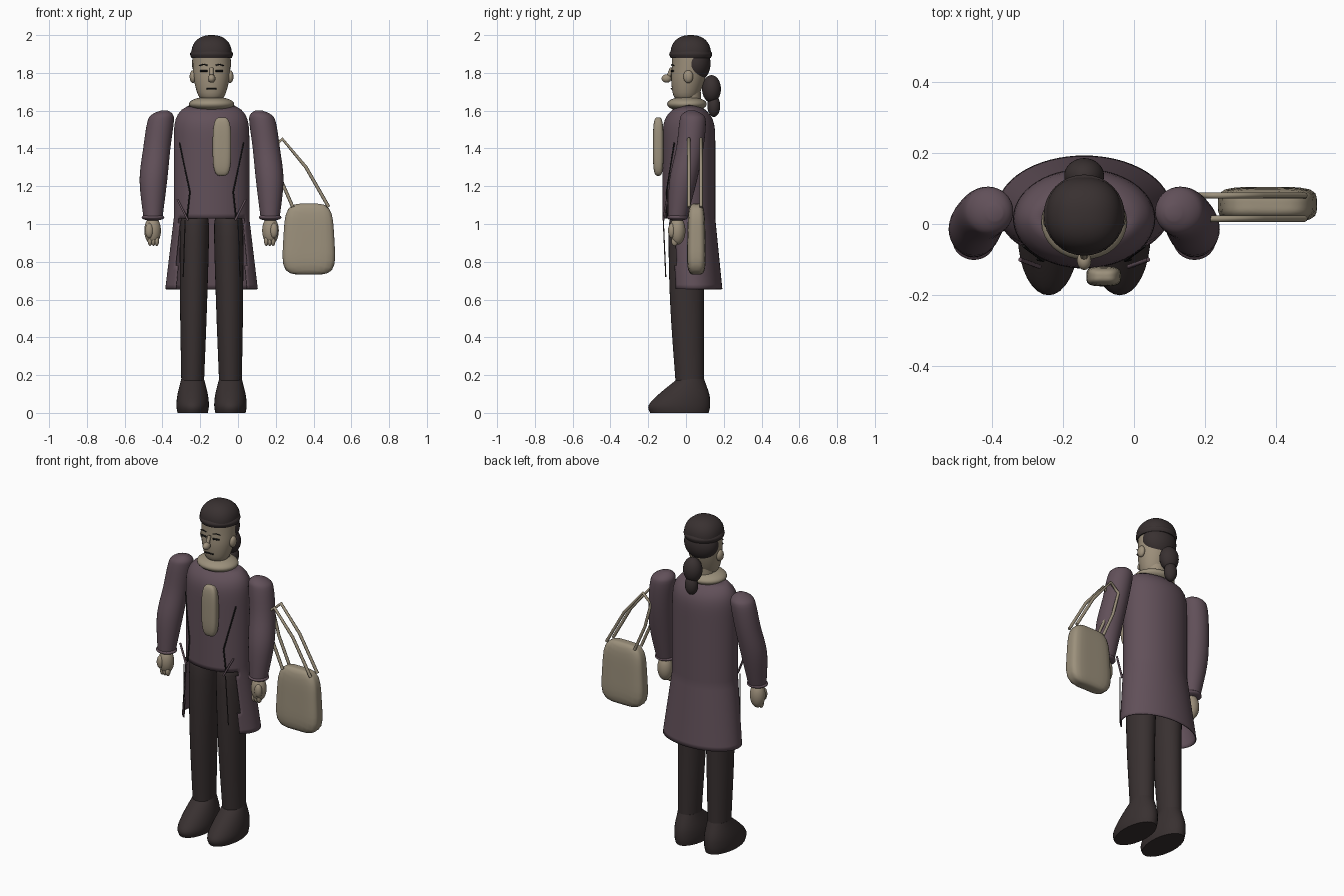
import bpy, bmesh, math
from mathutils import Vector

cube = bpy.data.objects.get("Cube")
if cube:
    bpy.data.objects.remove(cube, do_unlink=True)

MIDLINE = -.14  # the figure stands beside its bag


def material(name, red, green, blue):
    mat = bpy.data.materials.new(name)
    mat.use_nodes = True
    mat.diffuse_color = (red, green, blue, 1)
    for node in mat.node_tree.nodes:
        if node.type == 'BSDF_PRINCIPLED':
            node.inputs["Base Color"].default_value = mat.diffuse_color
    return mat


PLUM = material("plum cloth", .12, .08, .1)
DARK = material("charcoal", .04, .03, .03)
SKIN = material("skin", .34, .28, .2)
CANVAS = material("tan canvas", .33, .28, .2)
BLACK = material("black", .01, .01, .01)


def finish(name, bm, mat):
    """Turn a bmesh into a smooth shaded object."""
    bmesh.ops.recalc_face_normals(bm, faces=bm.faces)
    mesh = bpy.data.meshes.new(name)
    bm.to_mesh(mesh)
    bm.free()
    mesh.materials.append(mat)
    obj = bpy.data.objects.new(name, mesh)
    bpy.context.collection.objects.link(obj)
    bpy.ops.object.select_all(action='DESELECT')
    obj.select_set(True)
    bpy.context.view_layer.objects.active = obj
    bpy.ops.object.shade_smooth_by_angle(angle=math.radians(50))
    return obj


def smooth_rings(rings, steps=4):
    """Catmull-Rom resampling of ring parameters."""
    rows = [Vector(ring) for ring in rings]
    padded = [rows[0], *rows, rows[-1]]
    result = []
    for before, start, end, after in zip(padded, padded[1:], padded[2:], padded[3:]):
        leave, arrive = (end - before) / 2, (after - start) / 2
        for step in range(steps):
            t = step / steps
            ease = t * t * (3 - 2 * t)
            result.append(start.lerp(end, ease) + leave * t * (1 - t) ** 2
                          - arrive * t * t * (1 - t))
    return result + [rows[-1]]


def skin_rings(name, rings, mat, side=1, segments=32, capped=True, cut=None):
    """Join rings of (height, x offset, y, x radius, y radius)."""
    bm = bmesh.new()
    loops = []
    for z, offset, y, wide, deep in rings:
        angles = [math.tau * i / segments for i in range(segments)]
        loops.append([bm.verts.new((MIDLINE + side * (offset + wide * math.cos(a)),
                                    y + deep * math.sin(a), z)) for a in angles])
    for low, high in zip(loops, loops[1:]):
        for i in range(segments):
            bm.faces.new((low[i - 1], low[i], high[i], high[i - 1]))
    if capped:
        bm.faces.new(loops[0])
        bm.faces.new(loops[-1])
    if cut:
        opening = [face for face in bm.faces if cut(face.calc_center_median())]
        bmesh.ops.delete(bm, geom=opening, context='FACES')
    return finish(name, bm, mat)


def limb(name, rings, mat, side=1, depth=1):
    """Loft through rings of (height, x offset, y, radius), deepened along y."""
    full = [(z, offset, y, radius, radius * depth) for z, offset, y, radius in rings]
    return skin_rings(name, smooth_rings(full), mat, side)


def pillow(name, place, size, mat, power=2, taper=0, dome=False):
    """Rounded solid: a higher power is boxier; dome keeps the top half."""
    bm = bmesh.new()
    bmesh.ops.create_uvsphere(bm, u_segments=32, v_segments=20, radius=1)
    if dome:
        bmesh.ops.bisect_plane(bm, geom=bm.verts[:] + bm.edges[:] + bm.faces[:],
                               plane_co=(0, 0, 0), plane_no=(0, 0, -1), clear_outer=True)
    for vert in bm.verts:
        vert.co /= sum(abs(c) ** power for c in vert.co) ** (1 / power)
        narrow = 1 - taper * vert.co.z
        vert.co.x *= narrow
        vert.co.y *= narrow
    bmesh.ops.scale(bm, vec=size, verts=bm.verts)
    bmesh.ops.translate(bm, vec=Vector(place) + Vector((MIDLINE, 0, 0)), verts=bm.verts)
    return finish(name, bm, mat)


def tube(name, points, radius, mat, side=1):
    curve = bpy.data.curves.new(name, 'CURVE')
    curve.dimensions = '3D'
    curve.bevel_depth = radius
    curve.bevel_resolution = 2
    curve.use_fill_caps = True
    spline = curve.splines.new('POLY')
    spline.points.add(len(points) - 1)
    for point, (x, y, z) in zip(spline.points, points):
        point.co = (MIDLINE + side * x, y, z, 1)
    curve.materials.append(mat)
    obj = bpy.data.objects.new(name, curve)
    bpy.context.collection.objects.link(obj)


def coat_ring(z):
    """Flared skirt below the waist, rounded shoulders above the chest."""
    flare = max(0, 1.03 - z)
    rise = max(0, z - 1.35) / .3
    shoulder = math.sqrt(1 - rise ** 6)
    return (z, 0, .015 + flare * .07, (.2 + flare * .12) * shoulder,
            (.14 + flare * .03) * shoulder ** 2)


# Long coat, open at the front below the waist
coat = skin_rings("coat", [coat_ring(.655 + .025 * i) for i in range(40)], PLUM,
                  segments=64, capped=False,
                  cut=lambda middle: middle.z < 1.03 and middle.y < -.055)
cloth = coat.modifiers.new("cloth", 'SOLIDIFY')
cloth.thickness = .006

# Neck and rolled collar
limb("neck", [(1.58, 0, .015, .06), (1.7, 0, .02, .06)], SKIN)
pillow("collar", (0, .005, 1.635), (.12, .105, .04), CANVAS)

# Head, hair and ponytail
limb("head", [(1.65, 0, 0, .04), (1.68, 0, 0, .07), (1.76, 0, .01, .093),
              (1.84, 0, .02, .1), (1.92, 0, .02, .1)], SKIN, depth=.95)
pillow("hair", (0, .05, 1.85), (.104, .08, .1), DARK)
pillow("ponytail_top", (0, .135, 1.715), (.056, .05, .073), DARK)
pillow("ponytail_end", (0, .147, 1.625), (.038, .034, .058), DARK)

# Knitted cap with a turned band
pillow("cap", (0, .025, 1.9), (.107, .107, .1), DARK, power=2.3, dome=True)
limb("cap_band", [(1.88, 0, .025, .107), (1.9, 0, .025, .114), (1.915, 0, .025, .106)], DARK)

# Nose and mouth
pillow("nose_tip", (0, -.103, 1.77), (.02, .026, .022), SKIN)
tube("nose_bridge", [(0, -.075, 1.825), (0, -.095, 1.775)], .011, SKIN)
tube("mouth", [(-.026, -.077, 1.716), (.026, -.077, 1.716)], .004, BLACK)

for side, label in ((1, "left"), (-1, "right")):
    # Face details
    pillow(label + "_ear", (side * .098, .012, 1.78), (.018, .026, .034), SKIN)
    tube(label + "_eye", [(.022, -.076, 1.81), (.06, -.068, 1.81)], .005, BLACK, side)
    tube(label + "_brow", [(.022, -.076, 1.84), (.042, -.075, 1.845), (.065, -.064, 1.838)],
         .003, BLACK, side)

    # Puffed sleeve and cuff
    limb(label + "_sleeve", [(1.03, .31, -.045, .05), (1.23, .308, -.015, .073),
                             (1.4, .29, .02, .072), (1.54, .27, .035, .07),
                             (1.58, .26, .033, .055), (1.6, .25, .03, .02)], PLUM, side)
    pillow(label + "_cuff", (side * .31, -.045, 1.035), (.06, .056, .018), PLUM)

    # Hand with a thumb and curled fingers
    pillow(label + "_hand", (side * .312, -.045, .965), (.044, .042, .075), SKIN)
    pillow(label + "_thumb", (side * .33, -.075, .965), (.022, .02, .04), SKIN)
    for knuckle in range(3):
        pillow(label + "_finger", (side * (.29 + .018 * knuckle), -.06, .91),
               (.012, .018, .026), SKIN)

    # Trouser leg
    limb(label + "_leg", [(.16, .1, .02, .06), (.6, .095, .005, .072), (1, .09, .005, .076),
                          (1.035, .09, .005, .05)], DARK, side, depth=1.25)

    # Shoe, long at the sole and short at the ankle
    sole_to_ankle = [(0, .1, -.035, .08, .155), (.04, .1, -.035, .086, .163),
                     (.1, .1, -.01, .08, .133), (.18, .1, .025, .06, .07)]
    skin_rings(label + "_shoe", smooth_rings(sole_to_ankle), DARK, side)

    # Front seams and pocket flap
    tube(label + "_lapel", [(.17, -.062, 1.43), (.115, -.103, 1.17), (.13, -.1, 1.03)],
         .004, BLACK, side)
    tube(label + "_flap", [(.18, -.1, 1.13), (.125, -.12, 1.02)], .006, PLUM, side)
    tube(label + "_front_edge", [(.14, -.12, 1.02), (.15, -.107, .72)], .003, DARK, side)

# Chest panel
pillow("chest_panel", (.055, -.147, 1.41), (.049, .028, .155), CANVAS, power=3.5)

# Shoulder bag with two straps running up under the arm
pillow("bag", (.515, .055, .92), (.135, .048, .188), CANVAS, power=4.5, taper=.08)
for label, y in (("front", .015), ("back", .08)):
    tube(label + "_strap", [(.62, y, 1.09), (.5, y, 1.3), (.375, y, 1.45), (.32, y, 1.4),
                            (.36, y, 1.25), (.43, y, 1.09)], .009, CANVAS)
